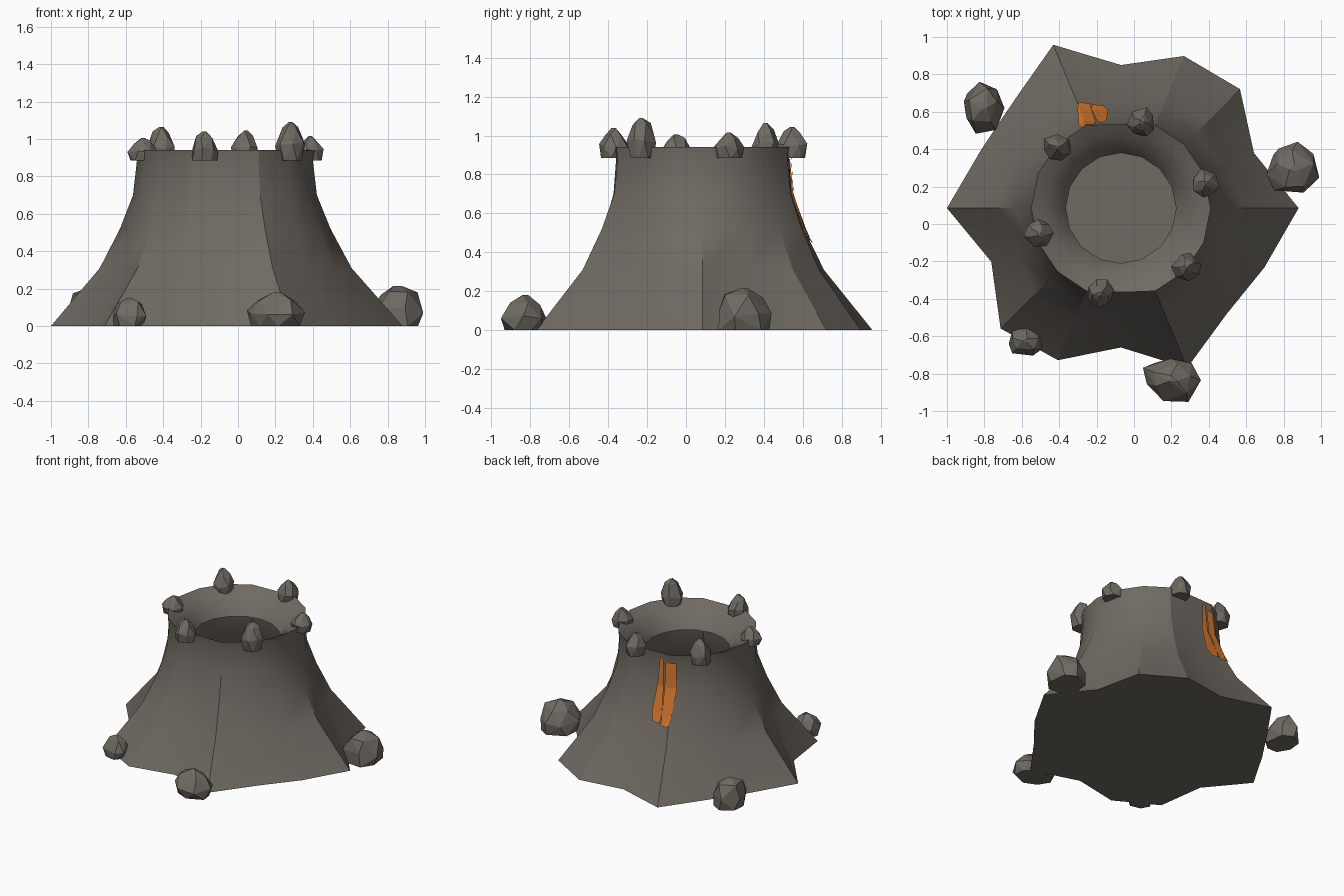
import bpy, bmesh, math, random
from mathutils import Vector

random.seed(4)
if "Cube" in bpy.data.objects:
    bpy.data.objects.remove(bpy.data.objects["Cube"], do_unlink=True)


def make_material(name, rgb):
    mat = bpy.data.materials.new(name)
    mat.use_nodes = True
    color = (*rgb, 1.0)
    mat.diffuse_color = color
    bsdf = mat.node_tree.nodes["Principled BSDF"]
    bsdf.inputs["Base Color"].default_value = color
    bsdf.inputs["Roughness"].default_value = 0.9
    return mat


stone = make_material("grey brown stone", (0.16, 0.143, 0.124))
lava = make_material("orange lava", (0.66, 0.18, 0.025))


def finish(bm, name, mat, smooth=False):
    mesh = bpy.data.meshes.new(name)
    bm.to_mesh(mesh)
    bm.free()
    obj = bpy.data.objects.new(name, mesh)
    bpy.context.collection.objects.link(obj)
    mesh.materials.append(mat)
    if smooth:
        bpy.ops.object.select_all(action="DESELECT")
        obj.select_set(True)
        bpy.context.view_layer.objects.active = obj
        bpy.ops.object.shade_smooth_by_angle(angle=math.radians(30))
    return obj


# Mountain outline: radius of the foot and the rim at each of 16 directions
CX, CY, SIDES = -0.07, 0.085, 16
FOOT = [0.95, 0.77, 0.90, 0.88, 0.765, 0.945, 0.81, 0.81,
        0.93, 0.75, 0.91, 0.88, 0.745, 0.925, 0.80, 0.83]
RIM = [0.45 if i in (4, 12) else 0.48 for i in range(SIDES)]
# Height and how far the foot outline still spreads there
FLARE = [(0, 1), (0.31, 0.42), (0.52, 0.18), (0.70, 0.025), (0.88, -0.02), (0.94, 0)]
# Height and radius of the crater slope
CRATER = [(0.905, 0.41), (0.85, 0.34), (0.78, 0.295)]


def polar(radius, angle, z):
    return Vector((CX + radius * math.cos(angle), CY + radius * math.sin(angle), z))


def ring_point(i, z, flare):
    i %= SIDES
    radius = RIM[i] + (FOOT[i] - RIM[i]) * flare
    return polar(radius, math.tau * i / SIDES, z)


def flare_at(z):
    for (z0, f0), (z1, f1) in zip(FLARE, FLARE[1:]):
        if z <= z1:
            return f0 + (f1 - f0) * (z - z0) / (z1 - z0)
    return 0


# Mountain: flared outside, crater slope inside, closed foot
bm = bmesh.new()
rings = [[bm.verts.new(ring_point(i, z, f)) for i in range(SIDES)] for z, f in FLARE]
rings += [[bm.verts.new(polar(r, math.tau * i / SIDES, z)) for i in range(SIDES)]
          for z, r in CRATER]
for low, high in zip(rings, rings[1:]):
    for i in range(SIDES):
        j = (i + 1) % SIDES
        bm.faces.new((low[i], low[j], high[j], high[i]))
bm.faces.new(rings[0][::-1])
finish(bm, "mountain", stone, smooth=True)


# Lava streaks lying on the outer slope
def slope_point(degrees, z, lift):
    place = degrees / 360 * SIDES
    i = int(place)
    f = flare_at(z)
    p = ring_point(i, z, f).lerp(ring_point(i + 1, z, f), place - i)
    out = Vector((p.x - CX, p.y - CY, 0)).normalized()
    return p + out * lift


def lava_streak(name, rows):
    bm = bmesh.new()
    strips = []
    for z, start, end in rows:
        angles = [start] + ([112.5] if start < 112.5 < end else [(start + end) / 2]) + [end]
        strips.append([bm.verts.new(slope_point(a, z, 0.012)) for a in angles])
    for a, b in zip(strips, strips[1:]):
        for k in range(2):
            bm.faces.new((a[k + 1], a[k], b[k], b[k + 1]))
    finish(bm, name, lava)


lava_streak("lava_streak_narrow", [(0.91, 101, 104), (0.70, 99, 105), (0.52, 97, 106), (0.46, 99, 105)])
lava_streak("lava_streak_wide", [(0.88, 106, 116), (0.70, 106, 117), (0.52, 106, 114), (0.45, 106, 112)])


# Faceted rocks with flat undersides
def rock(name, x, y, z, width, depth, height, taper, turn=0):
    bm = bmesh.new()
    layers = [(0, 0.88, 7), (0.4, 1.0, 7), (0.8, taper, 5), (1, 0.16, 3)]
    for level, spread, count in layers:
        offset = random.random() * 2
        for k in range(count):
            a = math.tau * k / count + offset + random.uniform(-0.2, 0.2)
            r = spread * random.uniform(0.88, 1.05)
            u, v = r * math.cos(a) * width / 2, r * math.sin(a) * depth / 2
            lift = random.uniform(-0.08, 0.08) if 0 < level < 1 else 0
            c, s = math.cos(turn), math.sin(turn)
            bm.verts.new((x + u * c - v * s, y + u * s + v * c, z + height * (level + lift)))
    hull = bmesh.ops.convex_hull(bm, input=bm.verts)
    spare = {e for e in hull["geom_interior"] + hull["geom_unused"]
             if isinstance(e, bmesh.types.BMVert)}
    bmesh.ops.delete(bm, geom=list(spare), context="VERTS")
    bmesh.ops.dissolve_limit(bm, angle_limit=math.radians(8), verts=bm.verts, edges=bm.edges)
    bmesh.ops.recalc_face_normals(bm, faces=bm.faces)
    finish(bm, name, stone)


RIM_ROCKS = [(0.04, 0.545, 0.16), (0.385, 0.22, 0.13), (0.28, -0.23, 0.205),
             (-0.18, -0.37, 0.155), (-0.51, -0.05, 0.12), (-0.41, 0.41, 0.18)]
for n, (x, y, height) in enumerate(RIM_ROCKS):
    turn = math.atan2(y - CY, x - CX)
    rock(f"rim_rock_{n + 1}", x, y, 0.885, 0.16, 0.155, height, 0.6, turn)

rock("foot_rock_back_right", -0.805, 0.625, 0, 0.23, 0.29, 0.2, 0.7)
rock("foot_rock_left", 0.855, 0.295, 0, 0.29, 0.3, 0.215, 0.72)
rock("foot_rock_front", 0.205, -0.83, 0, 0.34, 0.24, 0.18, 0.7, -0.3)
rock("foot_rock_front_right", -0.58, -0.625, 0, 0.2, 0.18, 0.15, 0.7)
